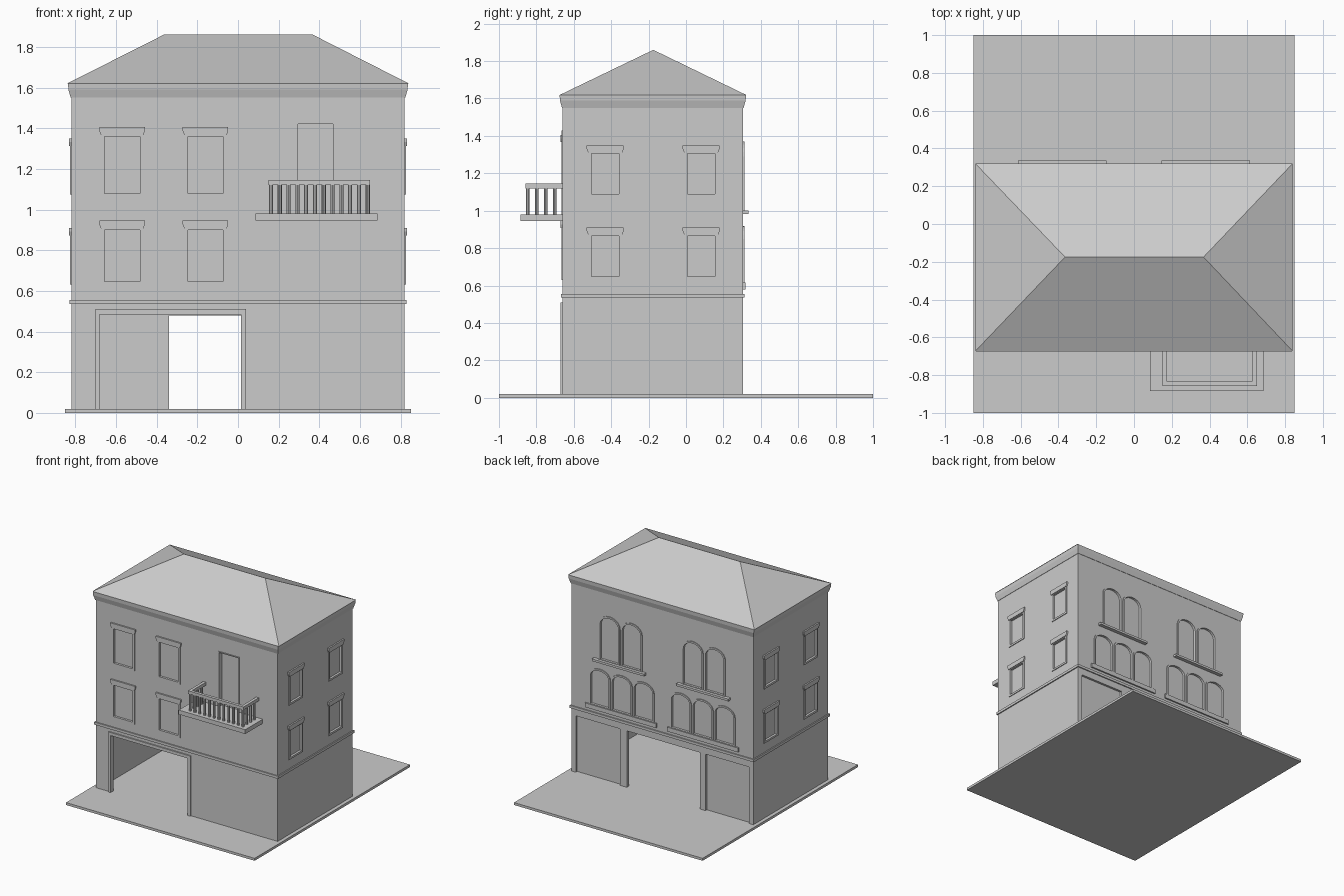
import bpy, bmesh, math

if "Cube" in bpy.data.objects:
    bpy.data.objects.remove(bpy.data.objects["Cube"], do_unlink=True)

stone = bpy.data.materials.new("plain_grey")
stone.use_nodes = True
GREY = (0.6, 0.6, 0.6, 1)
stone.diffuse_color = GREY
stone.node_tree.nodes["Principled BSDF"].inputs["Base Color"].default_value = GREY

# Main wall planes
X, FRONT, BACK = 0.82, -0.66, 0.305
WALLS = {
    "front": lambda u, z, d: (u, FRONT - d, z),
    "back": lambda u, z, d: (u, BACK + d, z),
    "right": lambda u, z, d: (-X - d, u, z),
    "left": lambda u, z, d: (X + d, u, z),
}


def finish(bm, name):
    bmesh.ops.remove_doubles(bm, verts=bm.verts, dist=0.00001)
    bmesh.ops.recalc_face_normals(bm, faces=bm.faces)
    mesh = bpy.data.meshes.new(name)
    bm.to_mesh(mesh)
    bm.free()
    mesh.materials.append(stone)
    obj = bpy.data.objects.new(name, mesh)
    bpy.context.collection.objects.link(obj)
    return obj


def add_loft(bm, loops, closed=False):
    """Skin a list of equal-length point loops, capped or joined end to end."""
    rings = [[bm.verts.new(p) for p in loop] for loop in loops]
    n = len(rings[0])
    pairs = list(zip(rings, rings[1:]))
    if closed:
        pairs.append((rings[-1], rings[0]))
    for a, b in pairs:
        for i in range(n):
            j = (i + 1) % n
            bm.faces.new((a[i], a[j], b[j], b[i]))
    if not closed:
        bm.faces.new(rings[0])
        bm.faces.new(rings[-1])


def rect(x0, x1, y0, y1):
    return [(x0, y0), (x1, y0), (x1, y1), (x0, y1)]


def add_box(bm, x0, x1, y0, y1, z0, z1):
    add_loft(bm, [[(x, y, z) for x, y in rect(x0, x1, y0, y1)] for z in (z0, z1)])


def box(name, *size):
    bm = bmesh.new()
    add_box(bm, *size)
    return finish(bm, name)


def add_prism(bm, wall, outline, d0, d1):
    add_loft(bm, [[WALLS[wall](u, z, d) for u, z in outline] for d in (d0, d1)])


def add_frame(bm, wall, outer, inner, depth):
    place = WALLS[wall]
    section = ((outer, -0.002), (outer, depth), (inner, depth), (inner, -0.002))
    add_loft(bm, [[place(u, z, d) for u, z in o] for o, d in section], closed=True)


def arch(u0, u1, z0, spring, rise):
    """Opening outline with a curved head."""
    mid, half = (u0 + u1) / 2, (u1 - u0) / 2
    head = [(mid + half * math.cos(math.pi * i / 10),
             spring + rise * math.sin(math.pi * i / 10)) for i in range(11)]
    return [(u0, z0), (u1, z0)] + head


recesses = bmesh.new()


def recess(wall, outline, depth=0.012):
    add_prism(recesses, wall, outline, -depth, 0.05)


def square_window(name, wall, u, half, z0, z1, lintel):
    """Recessed pane, raised surround and tapered lintel."""
    bm = bmesh.new()
    t = 0.016
    inner = rect(u - half, u + half, z0, z1)
    recess(wall, inner)
    add_frame(bm, wall, rect(u - half - t, u + half + t, z0 - t, lintel - 0.02), inner, 0.006)
    w = half + 0.025
    cap = [(u - w, lintel), (u + w, lintel), (u + w, lintel - 0.018),
           (u + w - 0.008, lintel - 0.038), (u - w + 0.008, lintel - 0.038),
           (u - w, lintel - 0.018)]
    add_prism(bm, wall, cap, -0.002, 0.012)
    finish(bm, name)


def arched_window(name, u, half, z0, spring, rise):
    bm = bmesh.new()
    t = 0.014
    inner = arch(u - half + t, u + half - t, z0 + 0.005, spring, rise)
    recess("back", inner)
    add_frame(bm, "back", arch(u - half, u + half, z0, spring, rise + t), inner, 0.007)
    finish(bm, name)


# Ground slab
box("ground_slab", -0.85, 0.85, -1, 1, 0, 0.02)

# Front windows
for col, u in enumerate((-0.57, -0.16)):
    square_window(f"front_window_lower_{col}", "front", u, 0.087, 0.645, 0.9, 0.945)
    square_window(f"front_window_upper_{col}", "front", u, 0.087, 1.08, 1.36, 1.405)

# Side windows
for wall in ("left", "right"):
    for col, u in enumerate((-0.432, 0.081)):
        square_window(f"{wall}_window_lower_{col}", wall, u, 0.074, 0.647, 0.866, 0.91)
        square_window(f"{wall}_window_upper_{col}", wall, u, 0.074, 1.09, 1.307, 1.35)

# Back arched windows and their sills
for side, s in (("left", 1), ("right", -1)):
    for i in (-1, 1):
        arched_window(f"back_{side}_upper_window_{i + 1}", s * 0.375 + i * 0.1, 0.096, 1.0, 1.29, 0.065)
    for i in (-1, 0, 1):
        arched_window(f"back_{side}_lower_window_{i + 1}", s * 0.365 + i * 0.197, 0.096, 0.615, 0.85, 0.055)
    c = s * 0.38
    box(f"back_{side}_upper_sill", c - 0.235, c + 0.235, BACK - 0.01, 0.335, 0.982, 1.0)
    c = s * 0.37
    box(f"back_{side}_lower_sill", c - 0.32, c + 0.32, BACK - 0.01, 0.317, 0.58, 0.615)

# Balcony door
door = rect(0.295, 0.468, 0.98, 1.42)
recess("front", door, 0.03)
bm = bmesh.new()
add_frame(bm, "front", rect(0.287, 0.476, 0.975, 1.428), door, 0.005)
finish(bm, "balcony_door_frame")

# Ground floor openings: front passage, open back bay, two closed back bays
passage = rect(-0.68, 0.015, -0.1, 0.485)
recess("front", passage, 0.06)
recess("back", rect(-0.34, 0.32, -0.1, 0.48), 0.06)
for u0, u1 in ((-0.78, -0.39), (0.38, 0.78)):
    recess("back", rect(u0, u1, -0.1, 0.48), 0.018)
bm = bmesh.new()
add_frame(bm, "front", rect(-0.70, 0.04, 0, 0.51), rect(-0.68, 0.015, 0, 0.485), 0.01)
bmesh.ops.delete(bm, geom=[f for f in bm.faces if f.calc_center_median().z < 0.001], context="FACES")
finish(bm, "passage_frame")

# Walls: block hollowed on the ground floor, then cut by the recesses
walls = box("walls", -X, X, FRONT, BACK, 0, 1.6)
hollow = box("hollow_cutter", -X + 0.03, X - 0.03, FRONT + 0.03, BACK - 0.03, -0.1, 0.52)
cuts = finish(recesses, "recess_cutter")
bpy.context.view_layer.objects.active = walls
for cutter in (hollow, cuts):
    mod = walls.modifiers.new("cut", "BOOLEAN")
    mod.operation, mod.solver, mod.object = "DIFFERENCE", "EXACT", cutter
    bpy.ops.object.modifier_apply(modifier=mod.name)
    bpy.data.objects.remove(cutter, do_unlink=True)

# String course above the ground floor
bm = bmesh.new()
ring = [[(x, y, z) for x, y in rect(-X - g, X + g, FRONT - g, BACK + g)]
        for g, z in ((-0.01, 0.535), (0.009, 0.535), (0.009, 0.556), (-0.01, 0.556))]
add_loft(bm, ring, closed=True)
finish(bm, "string_course")

# Cornice and hipped roof
bm = bmesh.new()
levels = [[(x, y, z) for x, y in rect(-X - g, X + g, FRONT - g, BACK + g)]
          for g, z in ((0.003, 1.55), (0.014, 1.59), (0.016, 1.62))]
add_loft(bm, levels)
finish(bm, "cornice")
bm = bmesh.new()
eave = [bm.verts.new((x, y, 1.62)) for x, y in rect(-0.84, 0.84, -0.673, 0.32)]
ridge = [bm.verts.new((x, -0.175, 1.86)) for x in (-0.365, 0.368)]
a, b, c, d = eave
for face in ((a, b, ridge[1], ridge[0]), (b, c, ridge[1]),
             (c, d, ridge[0], ridge[1]), (d, a, ridge[0]), (d, c, b, a)):
    bm.faces.new(face)
finish(bm, "hipped_roof")

# Balcony
box("balcony_slab", 0.085, 0.685, -0.885, FRONT + 0.01, 0.945, 0.98)
R0, R1, RY, W = 0.15, 0.65, -0.858, 0.024
bm = bmesh.new()
add_box(bm, R0, R1, RY, RY + W, 1.12, 1.145)
for x in (R0, R1 - W):
    add_box(bm, x, x + W, RY + W, FRONT + 0.005, 1.12, 1.145)
finish(bm, "balcony_rail")

spots = [(R0 + W / 2 + i * (R1 - R0 - W) / 11, RY + W / 2) for i in range(12)]
for x in (R0 + W / 2, R1 - W / 2):
    spots += [(x, RY + W / 2 + 0.048 * i) for i in range(1, 4)]
bm = bmesh.new()
for x, y in spots:
    add_loft(bm, [[(x + 0.01 * math.cos(math.pi * k / 4), y + 0.01 * math.sin(math.pi * k / 4), z)
                   for k in range(8)] for z in (0.978, 1.122)])
finish(bm, "balcony_balusters")
